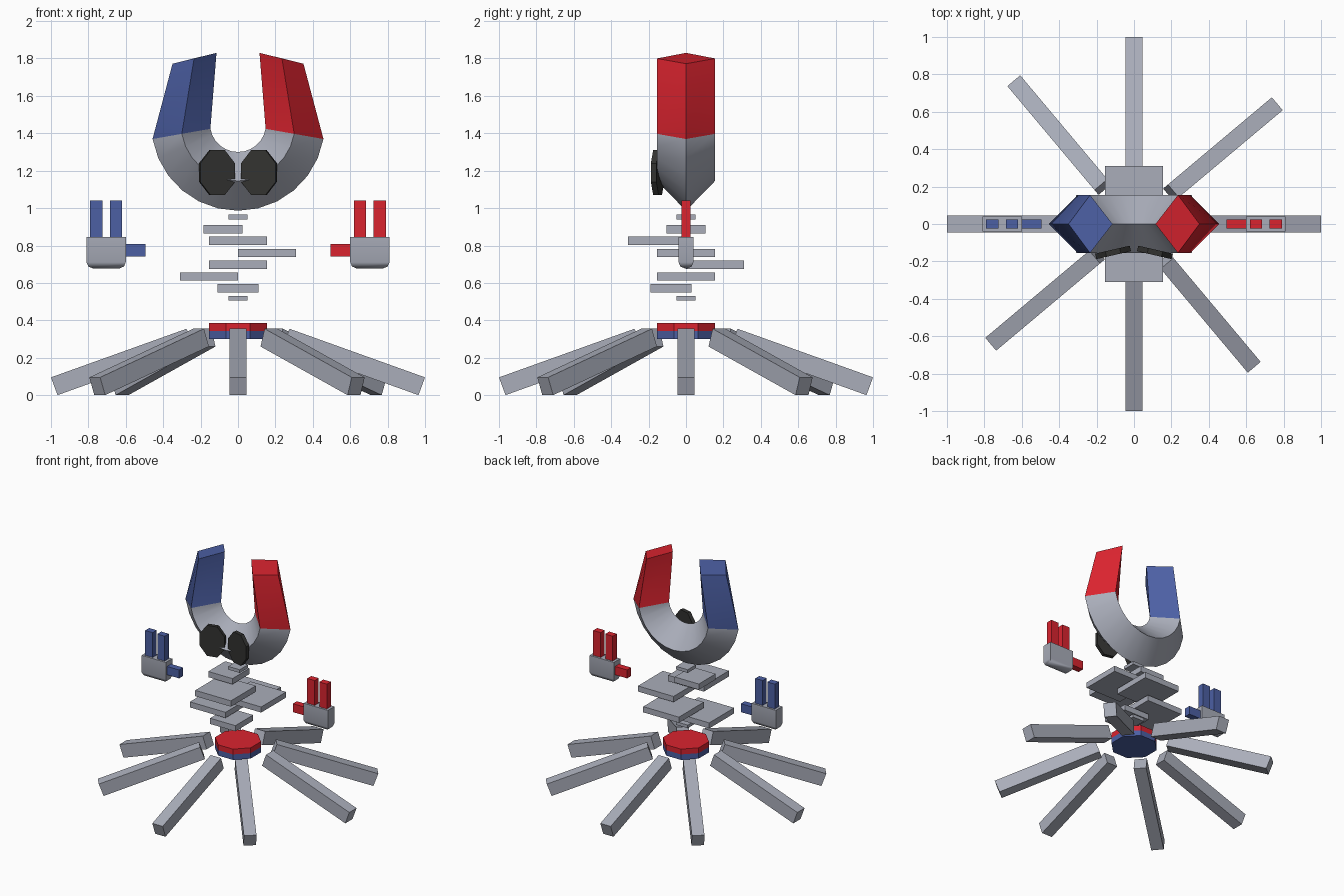
import bpy, bmesh, math
from mathutils import Matrix, Vector

if "Cube" in bpy.data.objects:
    bpy.data.objects.remove(bpy.data.objects["Cube"])


def material(name, rgb):
    m = bpy.data.materials.new(name)
    m.diffuse_color = (*rgb, 1)
    m.use_nodes = True
    m.node_tree.nodes["Principled BSDF"].inputs["Base Color"].default_value = m.diffuse_color
    return m


GREY = material("steel grey", (0.40, 0.42, 0.49))
RED = material("red", (0.70, 0.017, 0.028))
BLUE = material("blue", (0.072, 0.115, 0.37))
DARK = material("dark", (0.032, 0.032, 0.03))


def finish(name, bm, *mats):
    bmesh.ops.recalc_face_normals(bm, faces=bm.faces)
    me = bpy.data.meshes.new(name)
    bm.to_mesh(me)
    bm.free()
    for m in mats:
        me.materials.append(m)
    ob = bpy.data.objects.new(name, me)
    bpy.context.collection.objects.link(ob)
    return ob


def smooth(ob, angle):
    bpy.ops.object.select_all(action='DESELECT')
    ob.select_set(True)
    bpy.context.view_layer.objects.active = ob
    bpy.ops.object.shade_smooth_by_angle(angle=math.radians(angle))


def box(name, lo, hi, mat, bevel_bottom=0):
    bm = bmesh.new()
    lo, hi = Vector(lo), Vector(hi)
    bmesh.ops.create_cube(bm, size=1, matrix=Matrix.Translation((lo + hi) / 2)
                          @ Matrix.Diagonal((*(hi - lo), 1)))
    if bevel_bottom:
        edges = [e for e in bm.edges if all(v.co.z < lo.z + 1e-4 for v in e.verts)]
        bmesh.ops.bevel(bm, geom=edges, offset=bevel_bottom, segments=2,
                        profile=0.5, affect='EDGES')
    return finish(name, bm, mat)


def octagon(name, rx, ry, depth, matrix, mat):
    # flats face the axes; rx and ry are half widths across the flats
    k = 1 / math.cos(math.pi / 8)
    bm = bmesh.new()
    bmesh.ops.create_cone(bm, cap_ends=True, segments=8, radius1=1, radius2=1, depth=depth,
                          matrix=Matrix.Rotation(math.pi / 8, 4, 'Z'))
    xs = max(v.co.x for v in bm.verts)
    if xs > 0.99:
        bmesh.ops.rotate(bm, verts=bm.verts, matrix=Matrix.Rotation(math.pi / 8, 3, 'Z'))
    bmesh.ops.scale(bm, verts=bm.verts, vec=(rx * k, ry * k, 1))
    bmesh.ops.transform(bm, verts=bm.verts, matrix=matrix)
    return finish(name, bm, mat)


# Horseshoe head: diamond section swept round an arc, with tapering coloured poles
CZ, RI, RM, RO, HY, N = 1.45, 0.15, 0.305, 0.464, 0.155, 12


def tip(s):
    return [(s * 0.115, 0, 1.83), (s * 0.235, -HY, 1.80),
            (s * 0.35, 0, 1.772), (s * 0.235, HY, 1.80)]


rings = [tip(-1)]
for i in range(N + 1):
    a = math.radians(190 + 160 * i / N)
    c, s = math.cos(a), math.sin(a)
    rings.append([(r * c, y, CZ + r * s)
                  for r, y in ((RI, 0), (RM, -HY), (RO, 0), (RM, HY))])
rings.append(tip(1))
bm = bmesh.new()
vs = [[bm.verts.new(p) for p in ring] for ring in rings]
for i in range(len(vs) - 1):
    for j in range(4):
        k = (j + 1) % 4
        f = bm.faces.new((vs[i][j], vs[i][k], vs[i + 1][k], vs[i + 1][j]))
        f.material_index = 1 if i == 0 else 2 if i == len(vs) - 2 else 0
bm.faces.new(vs[0]).material_index = 1
bm.faces.new(vs[-1]).material_index = 2
smooth(finish("horseshoe_head", bm, GREY, BLUE, RED), 30)

# Eyes: thin octagons turned slightly inward
for side, s in (("left", -1), ("right", 1)):
    m = (Matrix.Translation((s * 0.112, -0.152, 1.19))
         @ Matrix.Rotation(math.radians(-13 * s), 4, 'Z')
         @ Matrix.Rotation(math.pi / 2, 4, 'X'))
    octagon(side + "_eye", 0.095, 0.12, 0.03, m, DARK)

# Floating spine plates: x, y, half width, bottom z, top z
plates = [(0, 0, 0.05, 0.94, 0.965), (-0.08, 0, 0.105, 0.865, 0.91),
          (0, -0.155, 0.155, 0.802, 0.848), (0.155, 0, 0.155, 0.738, 0.782),
          (0, 0.155, 0.155, 0.675, 0.72), (-0.155, 0, 0.155, 0.613, 0.657),
          (0, -0.08, 0.11, 0.55, 0.595), (0, 0, 0.05, 0.505, 0.53)]
for i, (x, y, h, z0, z1) in enumerate(plates):
    box(f"spine_plate_{i + 1}", (x - h, y - h, z0), (x + h, y + h, z1), GREY)

# Hip disc: red over blue
octagon("hip_disc_top", 0.155, 0.155, 0.042, Matrix.Translation((0, 0, 0.364)), RED)
octagon("hip_disc_bottom", 0.155, 0.155, 0.043, Matrix.Translation((0, 0, 0.3215)), BLUE)

# Eight sloping legs: side profile (radius, z) given a width, then turned
profile = [(0.965, 0.0), (1.0, 0.095), (0.275, 0.355), (0.241, 0.26)]
for i in range(8):
    angle = 90 * (i // 2) + (40 if i % 2 else 0)
    bm = bmesh.new()
    near = [bm.verts.new((r, -0.045, z)) for r, z in profile]
    far = [bm.verts.new((r, 0.045, z)) for r, z in profile]
    bm.faces.new(near)
    bm.faces.new(far)
    for j in range(4):
        k = (j + 1) % 4
        bm.faces.new((near[j], near[k], far[k], far[j]))
    bmesh.ops.rotate(bm, verts=bm.verts, matrix=Matrix.Rotation(math.radians(angle), 3, 'Z'))
    finish(f"leg_{i + 1}", bm, GREY)

# Floating hands: palm, two fingers and a thumb, mirrored
for side, s, mat in (("left", -1, BLUE), ("right", 1, RED)):
    def part(name, x0, x1, y, z0, z1, m, bevel=0):
        a, b = sorted((s * x0, s * x1))
        return box(f"{side}_{name}", (a, -y, z0), (b, y, z1), m, bevel)
    smooth(part("palm", 0.60, 0.81, 0.04, 0.678, 0.845, GREY, 0.033), 50)
    part("inner_finger", 0.62, 0.685, 0.025, 0.845, 1.04, mat)
    part("outer_finger", 0.725, 0.79, 0.025, 0.845, 1.04, mat)
    part("thumb", 0.495, 0.60, 0.025, 0.742, 0.808, mat)
